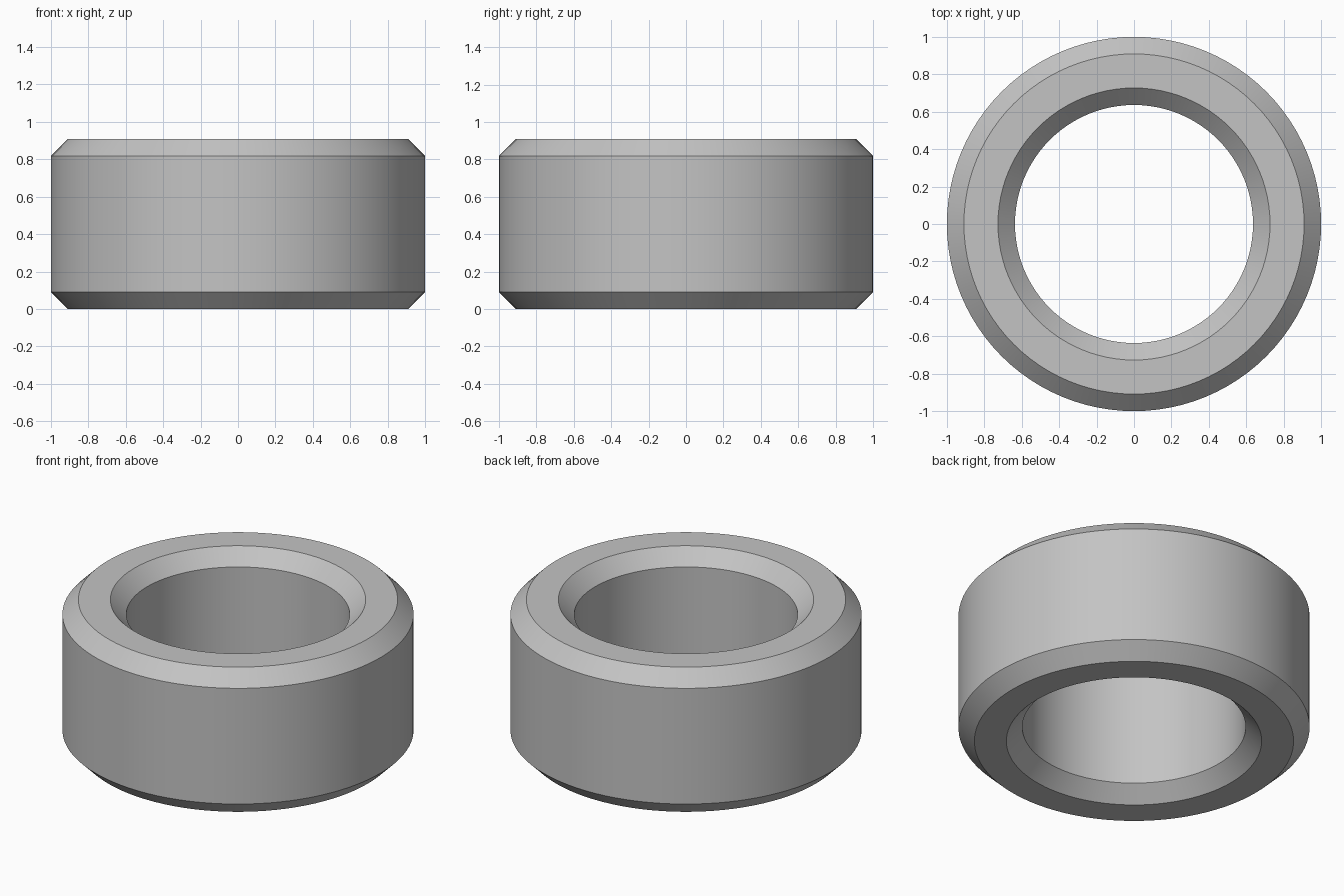
import bpy
import bmesh
import math

if "Cube" in bpy.data.objects:
    bpy.data.objects.remove(bpy.data.objects["Cube"])

SEGMENTS = 96
HEIGHT, OUTER, INNER, CHAMFER = 0.909, 1.0, 0.636, 0.091

# Chamfered rectangular cross-section as (radius, z), counter-clockwise
profile = [
    (INNER + CHAMFER, 0), (OUTER - CHAMFER, 0),
    (OUTER, CHAMFER), (OUTER, HEIGHT - CHAMFER),
    (OUTER - CHAMFER, HEIGHT), (INNER + CHAMFER, HEIGHT),
    (INNER, HEIGHT - CHAMFER), (INNER, CHAMFER),
]

# Revolve the section around z
bm = bmesh.new()
rings = []
for i in range(SEGMENTS):
    a = 2 * math.pi * i / SEGMENTS
    rings.append([bm.verts.new((r * math.cos(a), r * math.sin(a), z)) for r, z in profile])
for i, ring in enumerate(rings):
    following = rings[(i + 1) % SEGMENTS]
    for j in range(len(profile)):
        k = (j + 1) % len(profile)
        bm.faces.new((ring[j], following[j], following[k], ring[k]))
bmesh.ops.recalc_face_normals(bm, faces=bm.faces)

mesh = bpy.data.meshes.new("ring_spacer")
bm.to_mesh(mesh)
bm.free()
ring_spacer = bpy.data.objects.new("ring_spacer", mesh)
bpy.context.collection.objects.link(ring_spacer)

# Plain grey metal
grey = bpy.data.materials.new("grey")
grey.diffuse_color = (0.55, 0.55, 0.55, 1)
grey.use_nodes = True
grey.node_tree.nodes["Principled BSDF"].inputs["Base Color"].default_value = grey.diffuse_color
mesh.materials.append(grey)

# Smooth round walls, crisp chamfer edges
bpy.context.view_layer.objects.active = ring_spacer
ring_spacer.select_set(True)
bpy.ops.object.shade_smooth_by_angle(angle=math.radians(30))
